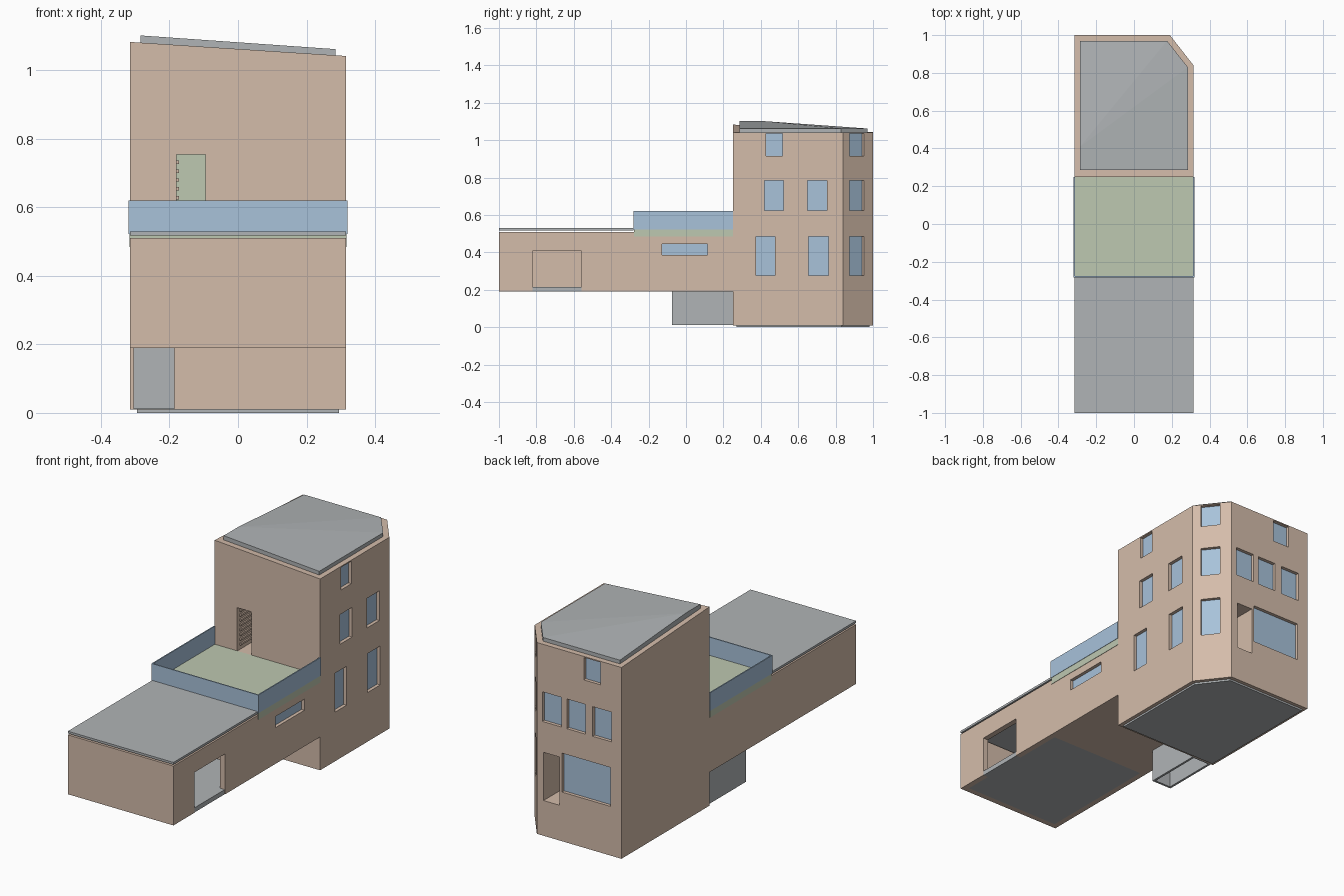
import bpy, bmesh, math
from mathutils import Matrix, Vector

if "Cube" in bpy.data.objects:
    bpy.data.objects.remove(bpy.data.objects["Cube"])


def material(name, r, g, b):
    m = bpy.data.materials.new(name)
    lin = [((c / 255 + 0.055) / 1.055) ** 2.4 for c in (r, g, b)]
    m.diffuse_color = (*lin, 1)
    m.use_nodes = True
    m.node_tree.nodes["Principled BSDF"].inputs["Base Color"].default_value = m.diffuse_color
    return m


TAN = material("tan_wall", 212, 188, 170)
GRAY = material("gray_slab", 176, 180, 182)
BLUE = material("blue_glass", 168, 194, 218)
GREEN = material("green_terrace", 190, 200, 177)


def finish(name, bm, mat):
    bmesh.ops.recalc_face_normals(bm, faces=bm.faces)
    me = bpy.data.meshes.new(name)
    bm.to_mesh(me)
    bm.free()
    me.materials.append(mat)
    ob = bpy.data.objects.new(name, me)
    bpy.context.collection.objects.link(ob)
    return ob


def add_box(bm, x0, x1, y0, y1, z0, z1):
    mid = Vector(((x0 + x1) / 2, (y0 + y1) / 2, (z0 + z1) / 2))
    size = Matrix.Diagonal((x1 - x0, y1 - y0, z1 - z0, 1))
    bmesh.ops.create_cube(bm, size=1, matrix=Matrix.Translation(mid) @ size)


def box(name, mat, *dims):
    bm = bmesh.new()
    add_box(bm, *dims)
    return finish(name, bm, mat)


def prism(name, mat, pts, z0, tops, top_faces):
    """Vertical prism over a plan outline with its own height at each corner."""
    bm = bmesh.new()
    lo = [bm.verts.new((x, y, z0)) for x, y in pts]
    hi = [bm.verts.new((p[0], p[1], z)) for p, z in zip(pts, tops)]
    n = len(pts)
    bm.faces.new(lo)
    for i in range(n):
        j = (i + 1) % n
        bm.faces.new((lo[i], lo[j], hi[j], hi[i]))
    for f in top_faces:
        bm.faces.new([hi[i] for i in f])
    return finish(name, bm, mat)


def carve(target, bm):
    """Cut the given boxes out of the target and bake the result."""
    cutter = finish("cutter", bm, TAN)
    cutter.hide_render = True
    mod = target.modifiers.new("openings", "BOOLEAN")
    mod.operation, mod.solver, mod.object = "DIFFERENCE", "EXACT", cutter
    dg = bpy.context.evaluated_depsgraph_get()
    me = bpy.data.meshes.new_from_object(target.evaluated_get(dg))
    target.modifiers.clear()
    target.data = me
    bpy.data.objects.remove(cutter)


def window(bm, name, x, y, angle, width, z0, z1, depth=0.025):
    """Recess in a wall facing the given angle, with a pane at its back."""
    rot = Matrix.Rotation(angle, 4, "Z")
    mid = Vector((x, y, (z0 + z1) / 2))
    size = Matrix.Diagonal((depth * 2, width, z1 - z0, 1))
    bmesh.ops.create_cube(bm, size=1, matrix=Matrix.Translation(mid) @ rot @ size)
    pane = bmesh.new()
    size = Matrix.Diagonal((0.008, width, z1 - z0, 1))
    back = mid - rot @ Vector((depth - 0.003, 0, 0))
    bmesh.ops.create_cube(pane, size=1, matrix=Matrix.Translation(back) @ rot @ size)
    finish(name, pane, BLUE)


# Tower with one clipped corner and a raised front left corner
W = 0.315
outline = [(-W, 0.25), (W, 0.25), (W, 0.84), (0.19, 1.0), (-W, 1.0)]
tower = prism("tower", TAN, outline, 0.01, [1.083, 1.042, 1.042, 1.042, 1.042],
              [(0, 1, 4), (1, 2, 3, 4)])

# Tower windows: three floors on the right wall, clipped corner and back wall
cuts = bmesh.new()
LOW, MID, TOP = (0.275, 0.485), (0.625, 0.785), (0.915, 1.036)
for floor, y0, y1 in ((LOW, 0.375, 0.475), (LOW, 0.655, 0.762), (MID, 0.42, 0.522),
                      (MID, 0.65, 0.755), (TOP, 0.427, 0.517)):
    window(cuts, "right_window", W, (y0 + y1) / 2, 0, y1 - y0, *floor)
corner_angle = math.atan2(0.125, 0.16)
for floor in (LOW, MID, TOP):
    window(cuts, "corner_window", W - 0.125 * 0.46, 0.84 + 0.16 * 0.46,
           corner_angle, 0.1, *floor)
for floor, x0, x1 in ((LOW, -0.25, 0.04), (MID, 0.043, 0.157), (MID, -0.1, 0.01),
                      (MID, -0.256, -0.143), (TOP, -0.19, -0.09)):
    window(cuts, "back_window", (x0 + x1) / 2, 1.0, math.pi / 2, x1 - x0, *floor)
add_box(cuts, 0.055, 0.15, 0.85, 1.1, 0.2, 0.46)          # back doorway
add_box(cuts, -0.18, -0.095, 0.2, 0.45, 0.521, 0.755)     # terrace doorway
carve(tower, cuts)

# Terrace doorway backing and slats along its left side
box("terrace_door", GREEN, -0.18, -0.095, 0.444, 0.452, 0.52, 0.755)
for i in range(8):
    z = 0.545 + i * 0.026
    box("door_slat", TAN, -0.181, -0.172, 0.27, 0.444, z, z + 0.01)

# Tower roof: a folded slab, and the ground slab below
roof = [(-0.285, 0.285), (0.285, 0.285), (0.285, 0.83), (0.175, 0.97),
        (-0.285, 0.97), (-0.285, 0.41)]
prism("tower_roof", GRAY, roof, 1.035, [1.102, 1.062, 1.062, 1.062, 1.062, 1.102],
      [(0, 1, 2, 5), (5, 2, 3), (5, 3, 4)])
base = [(-0.295, 0.27), (0.295, 0.27), (0.295, 0.832), (0.182, 0.98), (-0.295, 0.98)]
prism("ground_slab", GRAY, base, 0.0, [0.015] * 5, [(0, 1, 2, 3, 4)])

# Raised wing: hollow front room with a side opening, solid rear part
wing = box("wing", TAN, -W, W, -1.0, 0.25, 0.19, 0.51)
cuts = bmesh.new()
add_box(cuts, -0.285, 0.285, -0.97, -0.29, 0.1, 0.6)
window(cuts, "wing_window", W, -0.007, 0, 0.245, 0.385, 0.445)
carve(wing, cuts)
cuts = bmesh.new()
add_box(cuts, 0.27, 0.4, -0.82, -0.56, 0.1, 0.408)
carve(wing, cuts)
box("wing_floor", GRAY, -0.285, 0.285, -0.97, -0.29, 0.19, 0.215)
box("opening_sill", GRAY, 0.285, 0.313, -0.82, -0.56, 0.19, 0.215)
box("wing_roof", GRAY, -W, W, -1.0, -0.28, 0.518, 0.53)

# Terrace floor with a thin blue parapet on three sides
box("terrace_floor", GREEN, -0.317, 0.317, -0.278, 0.25, 0.485, 0.522)
for side in (-1, 1):
    x = sorted((side * 0.319, side * 0.313))
    box("side_parapet", BLUE, *x, -0.282, 0.25, 0.522, 0.62)
box("front_parapet", BLUE, -0.313, 0.313, -0.282, -0.276, 0.522, 0.62)

# Entrance box under the wing, open at the bottom
entrance = box("entrance_box", GRAY, -0.305, -0.185, -0.075, 0.25, 0.012, 0.19)
cuts = bmesh.new()
add_box(cuts, -0.293, -0.197, -0.063, 0.24, -0.1, 0.18)
carve(entrance, cuts)
